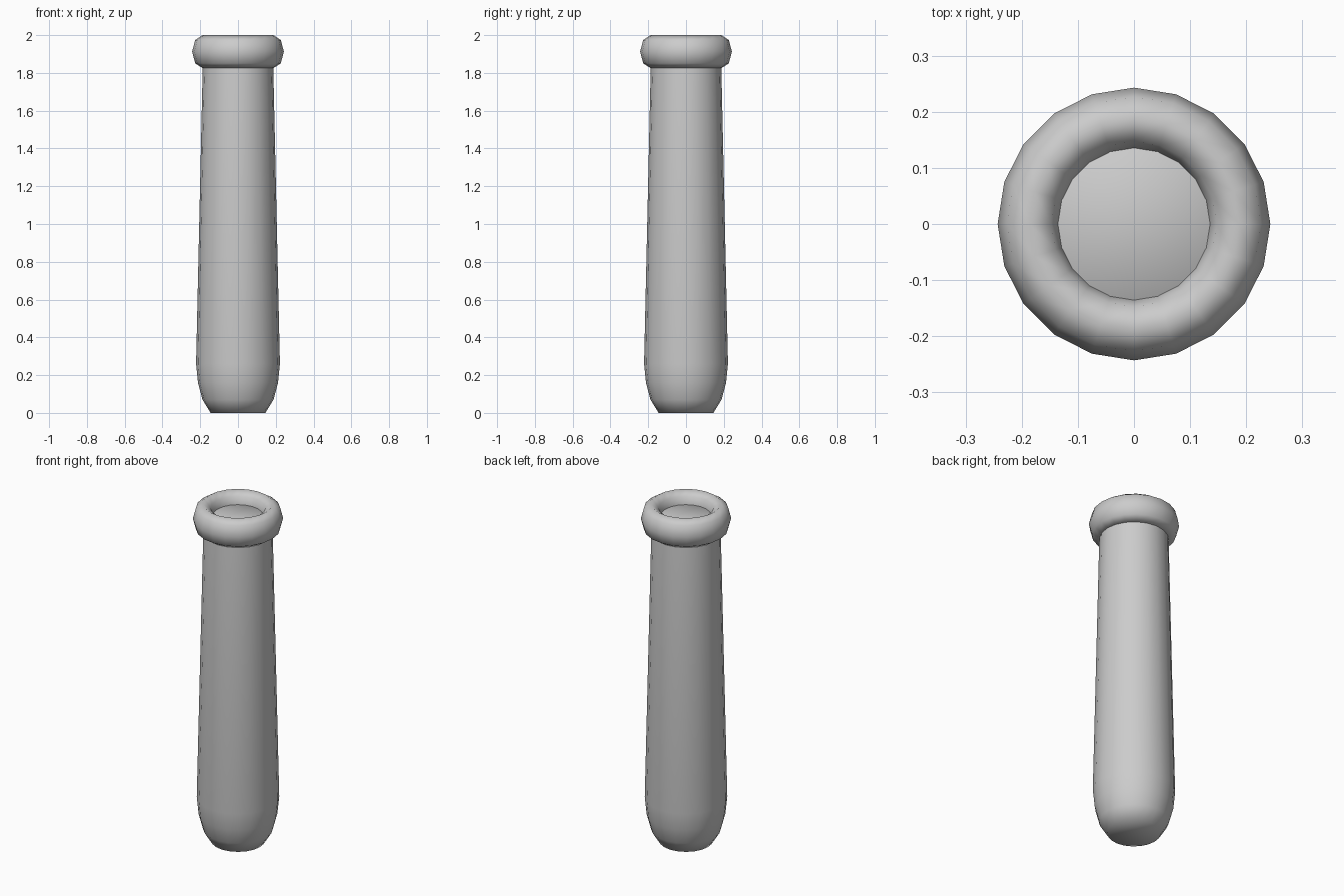
import bpy, bmesh, math

cube = bpy.data.objects.get("Cube")
if cube:
    bpy.data.objects.remove(cube)

SIDES = 20

grey = bpy.data.materials.new("plain grey")
grey.use_nodes = True
colour = (0.6, 0.6, 0.6, 1)
grey.diffuse_color = colour
grey.node_tree.nodes["Principled BSDF"].inputs["Base Color"].default_value = colour


def lathe(name, profile, closed, angle):
    """Spin a (radius, height) profile around z; closed profiles make a ring."""
    bm = bmesh.new()
    verts = [bm.verts.new((r, 0, z)) for r, z in profile]
    pairs = list(zip(verts, verts[1:]))
    if closed:
        pairs.append((verts[-1], verts[0]))
    edges = [bm.edges.new(p) for p in pairs]
    bmesh.ops.spin(bm, geom=verts + edges, cent=(0, 0, 0), axis=(0, 0, 1),
                   angle=math.tau, steps=SIDES, use_duplicate=False)
    bmesh.ops.remove_doubles(bm, verts=bm.verts, dist=0.0005)
    # Close the ends of an open profile
    if not closed:
        bmesh.ops.holes_fill(bm, edges=[e for e in bm.edges if e.is_boundary], sides=0)
    bmesh.ops.recalc_face_normals(bm, faces=bm.faces)
    mesh = bpy.data.meshes.new(name)
    bm.to_mesh(mesh)
    bm.free()
    mesh.materials.append(grey)
    obj = bpy.data.objects.new(name, mesh)
    bpy.context.collection.objects.link(obj)
    bpy.ops.object.select_all(action="DESELECT")
    obj.select_set(True)
    bpy.context.view_layer.objects.active = obj
    bpy.ops.object.shade_smooth_by_angle(angle=math.radians(angle))
    return obj


# Tapered body with a rounded foot and a flat top recessed in the rim
lathe("body", [(0.145, 0), (0.188, 0.07), (0.212, 0.16), (0.222, 0.26),
               (0.187, 1.82), (0.182, 1.89), (0.137, 1.93)], False, 75)

# Thick rounded rim, eight-sided in section
rim = []
for i in range(8):
    a = math.tau * i / 8
    rim.append((0.187 + 0.056 * math.cos(a), 1.9125 + 0.0875 * math.sin(a)))
lathe("rim", rim, True, 80)
